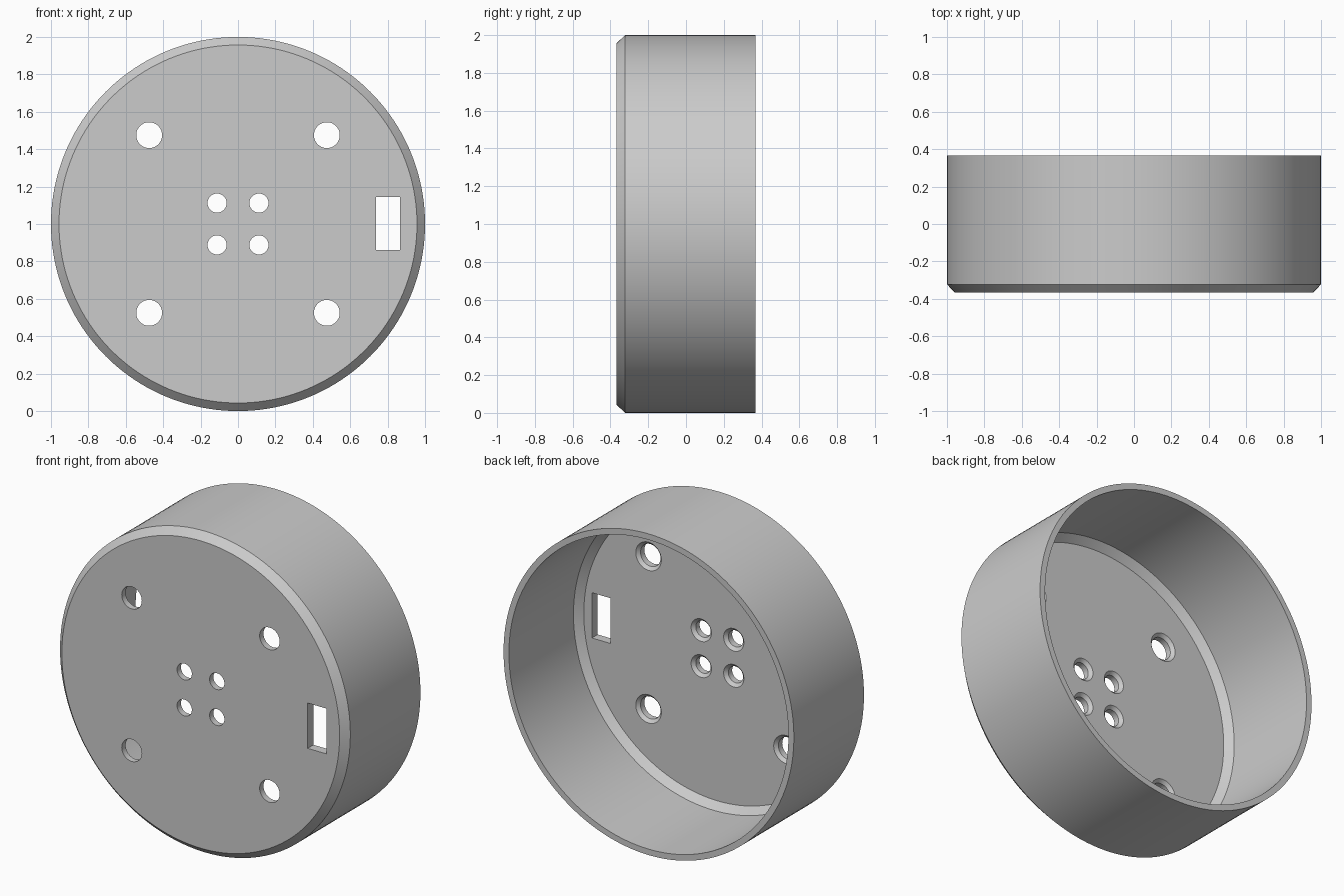
import bpy, bmesh, math
from mathutils import Matrix, Vector

default = bpy.data.objects.get("Cube")
if default:
    bpy.data.objects.remove(default, do_unlink=True)

grey = bpy.data.materials.new("plain grey")
grey.use_nodes = True
colour = (0.6, 0.6, 0.6, 1)
grey.diffuse_color = colour
grey.node_tree.nodes["Principled BSDF"].inputs["Base Color"].default_value = colour

FRONT, BACK, FLOOR = -0.367, 0.367, -0.31


def lathe(bm, profile, x, z, sides):
    """Revolve (radius, y) points about a y-parallel axis and cap both ends."""
    rings = []
    for r, y in profile:
        rings.append([bm.verts.new((x + r * math.cos(a), y, z + r * math.sin(a)))
                      for a in (2 * math.pi * i / sides for i in range(sides))])
    for low, high in zip(rings, rings[1:]):
        for i in range(sides):
            j = (i + 1) % sides
            bm.faces.new((low[i], low[j], high[j], high[i]))
    bm.faces.new(rings[0])
    bm.faces.new(rings[-1])


def finish(bm, name):
    bmesh.ops.recalc_face_normals(bm, faces=bm.faces)
    mesh = bpy.data.meshes.new(name)
    bm.to_mesh(mesh)
    bm.free()
    mesh.materials.append(grey)
    obj = bpy.data.objects.new(name, mesh)
    bpy.context.collection.objects.link(obj)
    return obj


# Round open-backed housing, bevelled outside and inside the floor edge
bm = bmesh.new()
lathe(bm, [(0.957, FRONT), (1, -0.323), (1, BACK), (0.963, BACK),
           (0.963, -0.268), (0.921, FLOOR)], 0, 1, 160)
housing = finish(bm, "round_housing")

# Screw and wire holes, countersunk on the inside
bm = bmesh.new()
for offset, radius in ((0.475, 0.069), (0.112, 0.051)):
    flare = radius + 0.019
    for sx in (-1, 1):
        for sz in (-1, 1):
            lathe(bm, [(radius, FRONT - 0.05), (radius, FLOOR - 0.019),
                       (flare, FLOOR), (flare, FLOOR + 0.03)],
                  sx * offset, 1 + sz * offset, 48)

# Rectangular slot on the left
bmesh.ops.create_cube(bm, size=1, matrix=Matrix.LocRotScale(
    Vector((0.801, FRONT, 1.003)), None, Vector((0.128, 0.3, 0.282))))
cutter = finish(bm, "hole_cutter")
cutter.hide_render = True

# Cut the openings and discard the cutter
cut = housing.modifiers.new("openings", 'BOOLEAN')
cut.operation = 'DIFFERENCE'
cut.solver = 'EXACT'
cut.object = cutter
bpy.ops.object.select_all(action='DESELECT')
bpy.context.view_layer.objects.active = housing
housing.select_set(True)
bpy.ops.object.modifier_apply(modifier=cut.name)
bpy.data.objects.remove(cutter, do_unlink=True)
bpy.ops.object.shade_smooth_by_angle(angle=math.radians(30))
